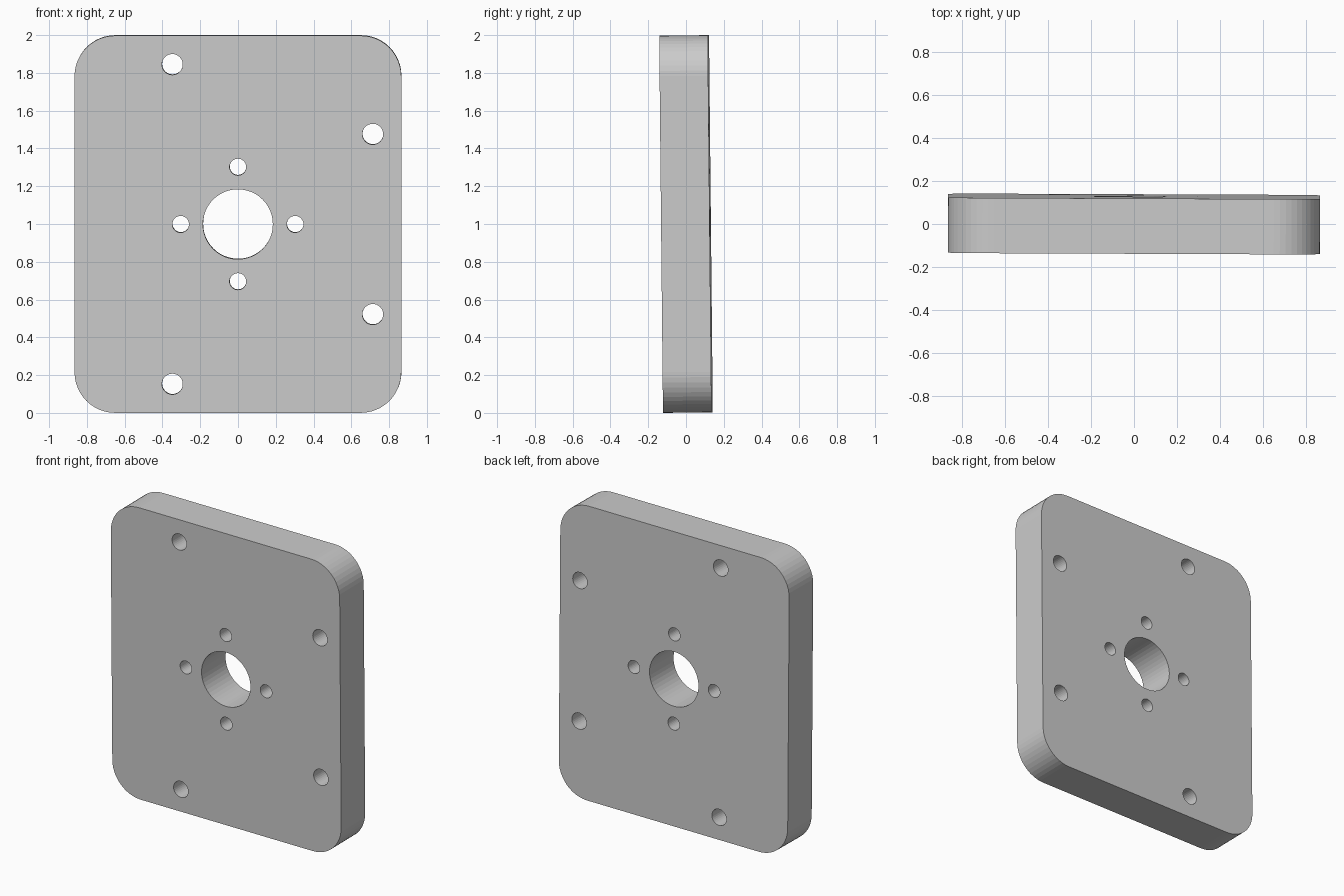
import bpy, bmesh
from math import pi, sin, cos

if "Cube" in bpy.data.objects:
    bpy.data.objects.remove(bpy.data.objects["Cube"])

W, H, T, R = 1.73, 1.997, 0.257, 0.215   # plate width, height, thickness, corner radius


def arc(cx, cy, r, a0, a1, n):
    return [(cx + r * cos(a0 + (a1 - a0) * i / n),
             cy + r * sin(a0 + (a1 - a0) * i / n)) for i in range(n + 1)]


curve = bpy.data.curves.new("plate_profile", 'CURVE')
curve.dimensions = '2D'
curve.fill_mode = 'BOTH'
curve.extrude = T / 2


def add_loop(pts):
    s = curve.splines.new('POLY')
    s.points.add(len(pts) - 1)
    for p, (x, y) in zip(s.points, pts):
        p.co = (x, y, 0, 1)
    s.use_cyclic_u = True


# Rounded rectangle outline
outline = []
for k, (sx, sy) in enumerate([(1, 1), (-1, 1), (-1, -1), (1, -1)]):
    outline += arc(sx * (W / 2 - R), sy * (H / 2 - R), R, k * pi / 2, (k + 1) * pi / 2, 12)
add_loop(outline)

# Central bore, four bolt holes around it, four outer mounting holes
holes = [(0, 0, 0.185, 48)]
holes += [(0.303 * cos(k * pi / 2), 0.303 * sin(k * pi / 2), 0.044, 32) for k in range(4)]
for s in (1, -1):
    holes += [(-0.347, s * 0.846, 0.055, 32), (0.714, s * 0.477, 0.055, 32)]
for x, y, r, n in holes:
    add_loop(arc(x, y, r, 0, 2 * pi, n)[:-1])

# Solid plate standing upright with its slight lean
plate = bpy.data.objects.new("mounting_plate", curve)
bpy.context.collection.objects.link(plate)
bpy.context.view_layer.objects.active = plate
plate.select_set(True)
bpy.ops.object.convert(target='MESH')
plate = bpy.context.view_layer.objects.active
plate.rotation_euler = (pi / 2 + 0.01, 0, -0.004)
plate.location = (0, 0, 1)

# Weld the caps to the walls
bm = bmesh.new()
bm.from_mesh(plate.data)
bmesh.ops.remove_doubles(bm, verts=bm.verts, dist=1e-5)
bmesh.ops.recalc_face_normals(bm, faces=bm.faces)
for f in bm.faces:
    f.smooth = False
bm.to_mesh(plate.data)
bm.free()
plate.name = plate.data.name = "mounting_plate"
